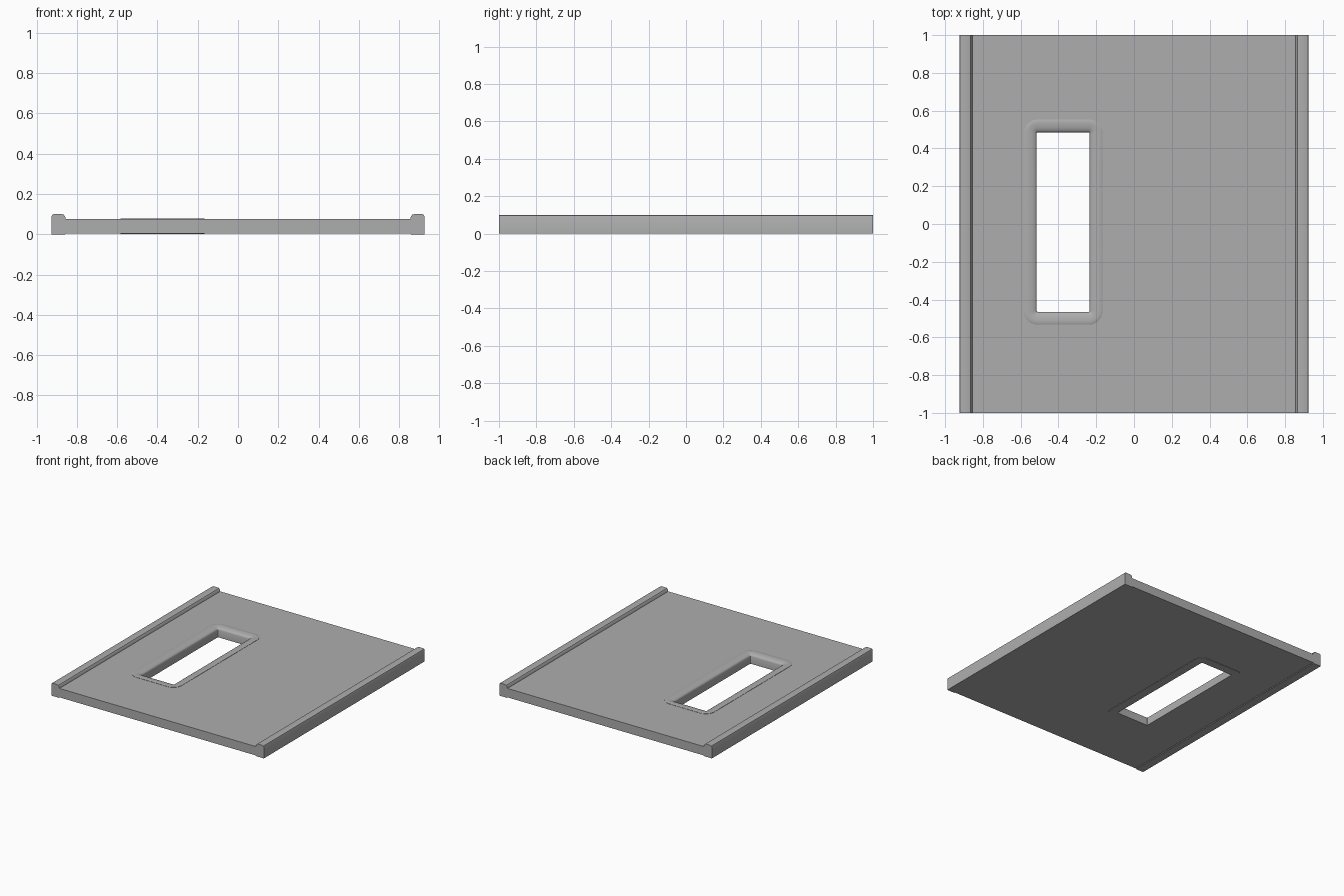
import bpy, bmesh, math

if "Cube" in bpy.data.objects:
    bpy.data.objects.remove(bpy.data.objects["Cube"])

# Single grey finish
grey = bpy.data.materials.new("grey")
grey.diffuse_color = (0.42, 0.42, 0.42, 1)
grey.use_nodes = True
grey.node_tree.nodes["Principled BSDF"].inputs["Base Color"].default_value = grey.diffuse_color


def finish(name, bm, smooth=True):
    bmesh.ops.recalc_face_normals(bm, faces=bm.faces[:])
    me = bpy.data.meshes.new(name)
    bm.to_mesh(me)
    bm.free()
    ob = bpy.data.objects.new(name, me)
    bpy.context.collection.objects.link(ob)
    me.materials.append(grey)
    if smooth:
        bpy.ops.object.select_all(action='DESELECT')
        bpy.context.view_layer.objects.active = ob
        ob.select_set(True)
        bpy.ops.object.shade_smooth_by_angle(angle=math.radians(35))
    return ob


# Opening: centre and half sizes
CX, CY, HX, HY = -0.375, 0.01, 0.14, 0.475


def ring(bm, offset, z, seg=8):
    """Rounded rectangle around the opening, grown by offset."""
    verts = []
    for k, (sx, sy) in enumerate([(1, 1), (-1, 1), (-1, -1), (1, -1)]):
        for i in range(seg + 1):
            a = (k + i / seg) * math.pi / 2
            verts.append(bm.verts.new((CX + sx * (HX - 0.005) + (offset + 0.005) * math.cos(a),
                                       CY + sy * (HY - 0.005) + (offset + 0.005) * math.sin(a), z)))
    return verts


def bridge(bm, a, b):
    n = len(a)
    for i in range(n):
        bm.faces.new((a[i], a[(i + 1) % n], b[(i + 1) % n], b[i]))


# Panel with side rails: one cross-section run from front to back
half = [(0.855, 0.005), (0.86, 0.0), (0.925, 0.0), (0.925, 0.09), (0.922, 0.097),
        (0.915, 0.1), (0.875, 0.1), (0.865, 0.097), (0.858, 0.088), (0.855, 0.075)]
profile = half + [(-x, z) for x, z in reversed(half)]
bm = bmesh.new()
front = [bm.verts.new((x, -1, z)) for x, z in profile]
back = [bm.verts.new((x, 1, z)) for x, z in profile]
bridge(bm, front, back)
bm.faces.new(front)
bm.faces.new(back)
panel = finish("panel_with_rails", bm, False)

# Cutter for the opening
bm = bmesh.new()
low, high = ring(bm, 0.068, -0.1), ring(bm, 0.068, 0.2)
bridge(bm, low, high)
bm.faces.new(low)
bm.faces.new(high)
cutter = finish("opening_cutter", bm, False)
cut = panel.modifiers.new("opening", 'BOOLEAN')
cut.object = cutter
cut.operation = 'DIFFERENCE'
cut.solver = 'EXACT'
bpy.context.view_layer.objects.active = panel
panel.select_set(True)
bpy.ops.object.modifier_apply(modifier=cut.name)
bpy.data.objects.remove(cutter)
bpy.ops.object.shade_smooth_by_angle(angle=math.radians(35))

# Rounded trim frame lining the opening
section = [(0.068, 0.002), (0.068, 0.077), (0.064, 0.079), (0.045, 0.079), (0.025, 0.077),
           (0.01, 0.072), (0.003, 0.067), (0.0, 0.06), (0.0, 0.002)]
bm = bmesh.new()
rings = [ring(bm, o, z) for o, z in section]
for i, r in enumerate(rings):
    bridge(bm, r, rings[(i + 1) % len(rings)])
finish("opening_trim", bm)
